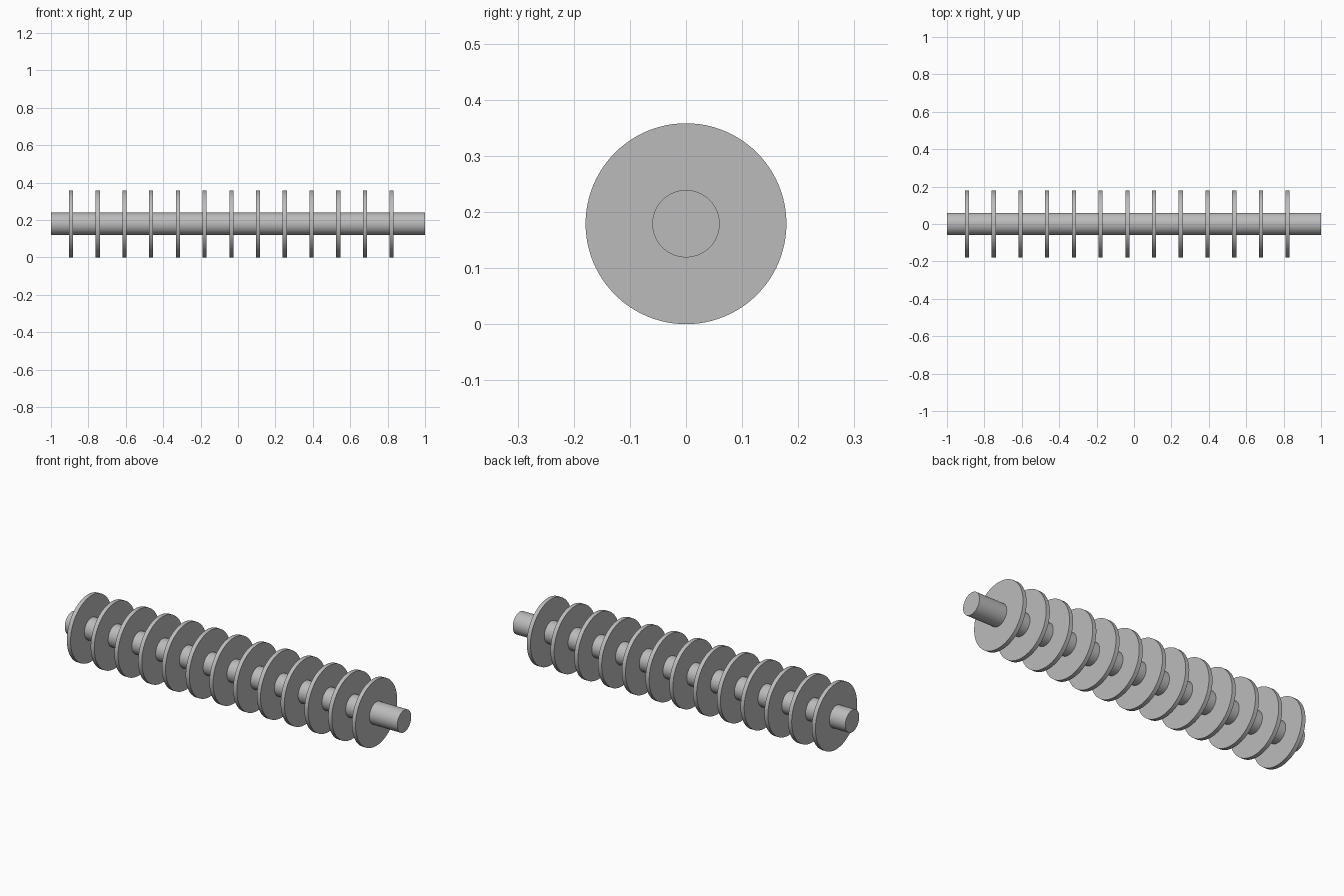
import bpy
import math

if "Cube" in bpy.data.objects:
    bpy.data.objects.remove(bpy.data.objects["Cube"], do_unlink=True)

RADIUS = 0.179
PITCH = 2 / 14
DISC_COUNT = 13

# Plain grey metal
grey = bpy.data.materials.new("grey_metal")
grey.use_nodes = True
colour = (0.5, 0.5, 0.5, 1)
grey.diffuse_color = colour
grey.node_tree.nodes["Principled BSDF"].inputs["Base Color"].default_value = colour


def rod(name, x, radius, length):
    """Smooth-sided cylinder lying along x."""
    bpy.ops.mesh.primitive_cylinder_add(
        vertices=96, radius=radius, depth=length,
        location=(x, 0, RADIUS), rotation=(0, math.pi / 2, 0))
    obj = bpy.context.object
    obj.name = name
    obj.data.materials.append(grey)
    bpy.ops.object.shade_smooth_by_angle(angle=math.radians(30))
    return obj


# Central shaft
rod("shaft", 0, 0.06, 2)

# Evenly spaced discs, set slightly toward the right end
for i in range(DISC_COUNT):
    rod(f"disc_{i + 1}", -1 + PITCH * (i + 0.75), RADIUS, 0.022)
